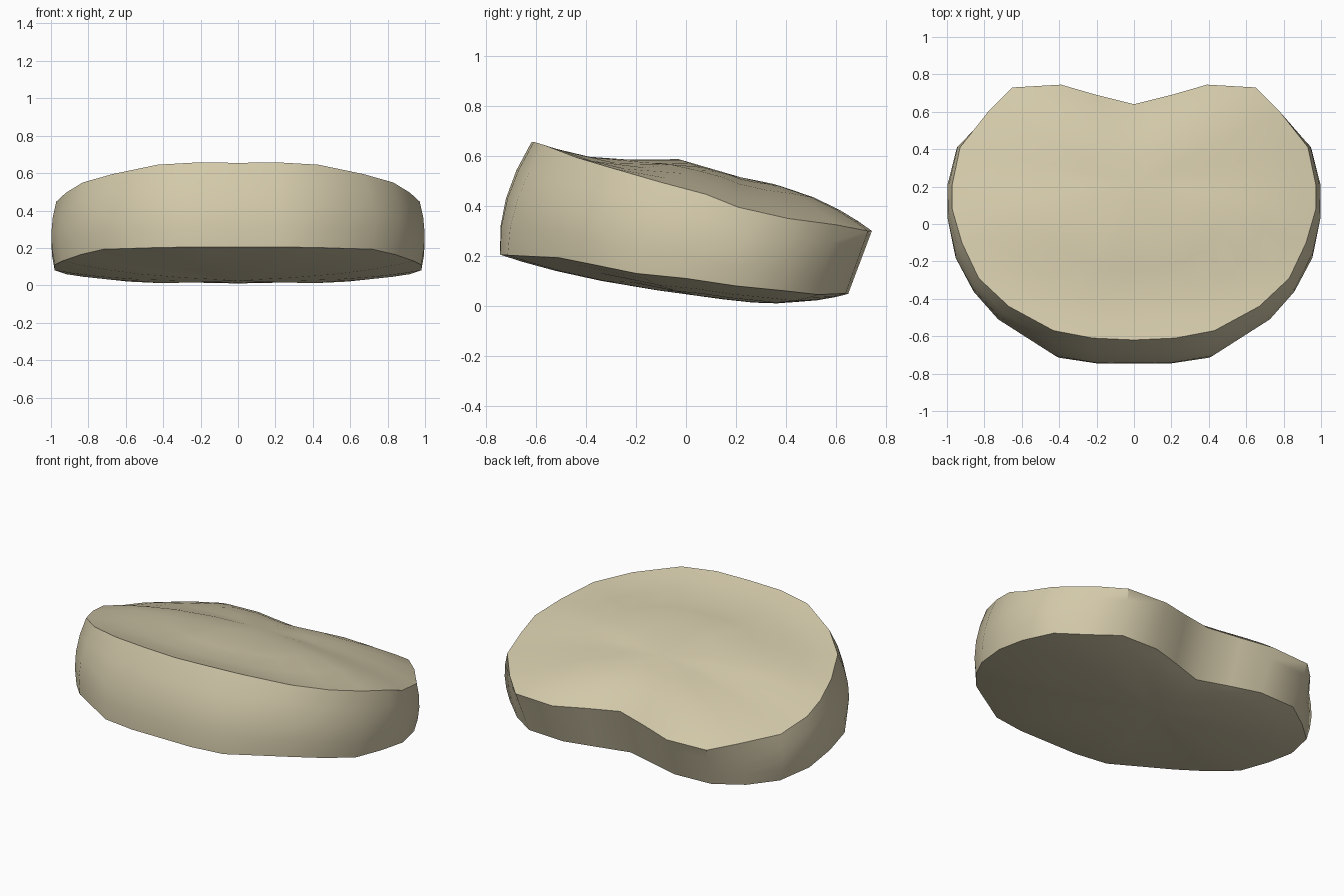
import bpy
import bmesh
import math
from mathutils import Vector

cube = bpy.data.objects.get("Cube")
if cube:
    bpy.data.objects.remove(cube, do_unlink=True)

# Bone colour
bone = bpy.data.materials.new("bone_tan")
bone.use_nodes = True
colour = (0.65, 0.585, 0.40, 1)
bone.diffuse_color = colour
shader = bone.node_tree.nodes["Principled BSDF"]
shader.inputs["Base Color"].default_value = colour
shader.inputs["Roughness"].default_value = 0.8

# Left half of each rim, from the front middle to the back notch
TOP = [(0, -.62, .655), (.22, -.61, .657), (.43, -.57, .645), (.67, -.44, .595),
       (.83, -.29, .55), (.92, -.1, .495), (.972, .08, .447), (.972, .21, .395),
       (.93, .41, .35), (.78, .6, .325), (.65, .73, .3), (.39, .745, .3),
       (.2, .69, .315), (0, .64, .33)]
BOTTOM = [(0, -.745, .205), (.2, -.745, .205), (.4, -.715, .203), (.72, -.51, .193),
          (.84, -.37, .165), (.94, -.2, .13), (.98, 0, .11), (.98, .2, .08),
          (.92, .4, .06), (.78, .53, .045), (.62, .64, .05), (.38, .65, .048),
          (.2, .6, .045), (0, .54, .04)]


def full_loop(half):
    right = [(-x, y, z) for x, y, z in half[-2:0:-1]]
    return [Vector(p) for p in half + right]


def add_ring(bm, points):
    return [bm.verts.new(p) for p in points]


def bridge(bm, a, b):
    n = len(a)
    for i in range(n):
        j = (i + 1) % n
        bm.faces.new((a[i], a[j], b[j], b[i]))


def domed_cap(bm, ring, centre, rise):
    """Close a rim with shrinking rings that follow a dome."""
    rim = [v.co.copy() for v in ring]
    for s in (.9, .75, .55, .3):
        points = []
        for p in rim:
            q = centre.lerp(p, s)
            q.z += rise(s, q.y)
            points.append(q)
        inner = add_ring(bm, points)
        bridge(bm, ring, inner)
        ring = inner
    tip = bm.verts.new(centre + Vector((0, 0, rise(0, centre.y))))
    for i in range(len(ring)):
        bm.faces.new((ring[i], ring[(i + 1) % len(ring)], tip))


def top_rise(s, y):
    fade = min(1, max(0, (y + .45) / .42))
    return .12 * (1 - s ** 2.5) * fade


def bottom_rise(s, y):
    return -.062 * (1 - s ** 3)


bm = bmesh.new()
top, bottom = full_loop(TOP), full_loop(BOTTOM)

# Side wall, gently swollen outward except around the back notch
rings = []
for t in (0, .25, .5, .75, 1):
    points = []
    for low, high in zip(bottom, top):
        p = low.lerp(high, t)
        swell = 0 if p.y > .5 else .022 + .025 * max(0, -p.y)
        out = Vector((p.x, p.y - .1, 0)).normalized()
        points.append(p + out * swell * 4 * t * (1 - t))
    rings.append(add_ring(bm, points))
for lower, upper in zip(rings, rings[1:]):
    bridge(bm, lower, upper)

# Upper and lower end plates
domed_cap(bm, rings[-1], Vector((0, .22, .395)), top_rise)
domed_cap(bm, rings[0], Vector((0, .15, .088)), bottom_rise)
bmesh.ops.recalc_face_normals(bm, faces=bm.faces)

mesh = bpy.data.meshes.new("bone_disc")
bm.to_mesh(mesh)
bm.free()
mesh.materials.append(bone)
body = bpy.data.objects.new("bone_disc", mesh)
bpy.context.collection.objects.link(body)

# Smooth surfaces with crisp rims
for other in bpy.context.selected_objects:
    other.select_set(False)
body.select_set(True)
bpy.context.view_layer.objects.active = body
bpy.ops.object.shade_smooth_by_angle(angle=math.radians(38))
